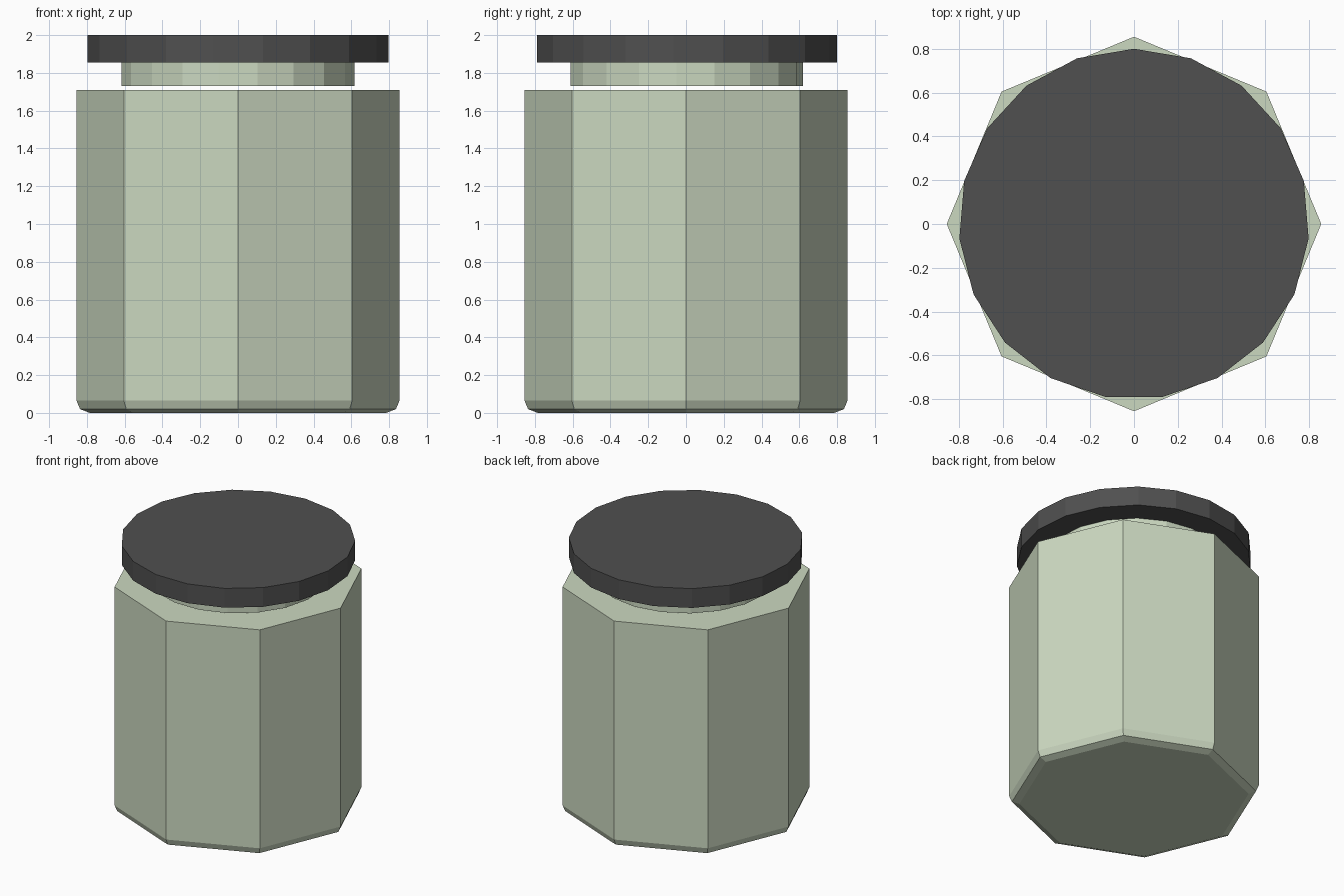
import bpy
import bmesh
import math

cube = bpy.data.objects.get("Cube")
if cube:
    bpy.data.objects.remove(cube, do_unlink=True)


def make_material(name, rgb):
    mat = bpy.data.materials.new(name)
    mat.use_nodes = True
    mat.diffuse_color = (*rgb, 1)
    mat.node_tree.nodes["Principled BSDF"].inputs["Base Color"].default_value = (*rgb, 1)
    return mat


def lathe(name, profile, sides, mat):
    """Closed flat-shaded prism from (radius, z) rings, first corner at +y."""
    bm = bmesh.new()
    rings = []
    for radius, z in profile:
        angles = [2 * math.pi * i / sides for i in range(sides)]
        rings.append([bm.verts.new((-radius * math.sin(a), radius * math.cos(a), z))
                      for a in angles])
    for low, high in zip(rings, rings[1:]):
        for i in range(sides):
            j = (i + 1) % sides
            bm.faces.new((low[i], low[j], high[j], high[i]))
    bm.faces.new(rings[0][::-1])
    bm.faces.new(rings[-1])
    bmesh.ops.recalc_face_normals(bm, faces=bm.faces)
    mesh = bpy.data.meshes.new(name)
    bm.to_mesh(mesh)
    bm.free()
    mesh.materials.append(mat)
    obj = bpy.data.objects.new(name, mesh)
    bpy.context.collection.objects.link(obj)
    return obj


green = make_material("pale_green_glass", (0.60, 0.69, 0.53))
dark = make_material("dark_grey_lid", (0.08, 0.08, 0.08))

# Octagonal jar with a bevelled foot
lathe("jar_body", [(0.785, 0), (0.836, 0.02), (0.855, 0.065), (0.855, 1.71)], 8, green)

# Neck, separated from the body by a thin gap
lathe("jar_neck", [(0.62, 1.73), (0.62, 1.855)], 19, green)

# Lid
lathe("jar_lid", [(0.80, 1.855), (0.80, 2.0)], 19, dark)
